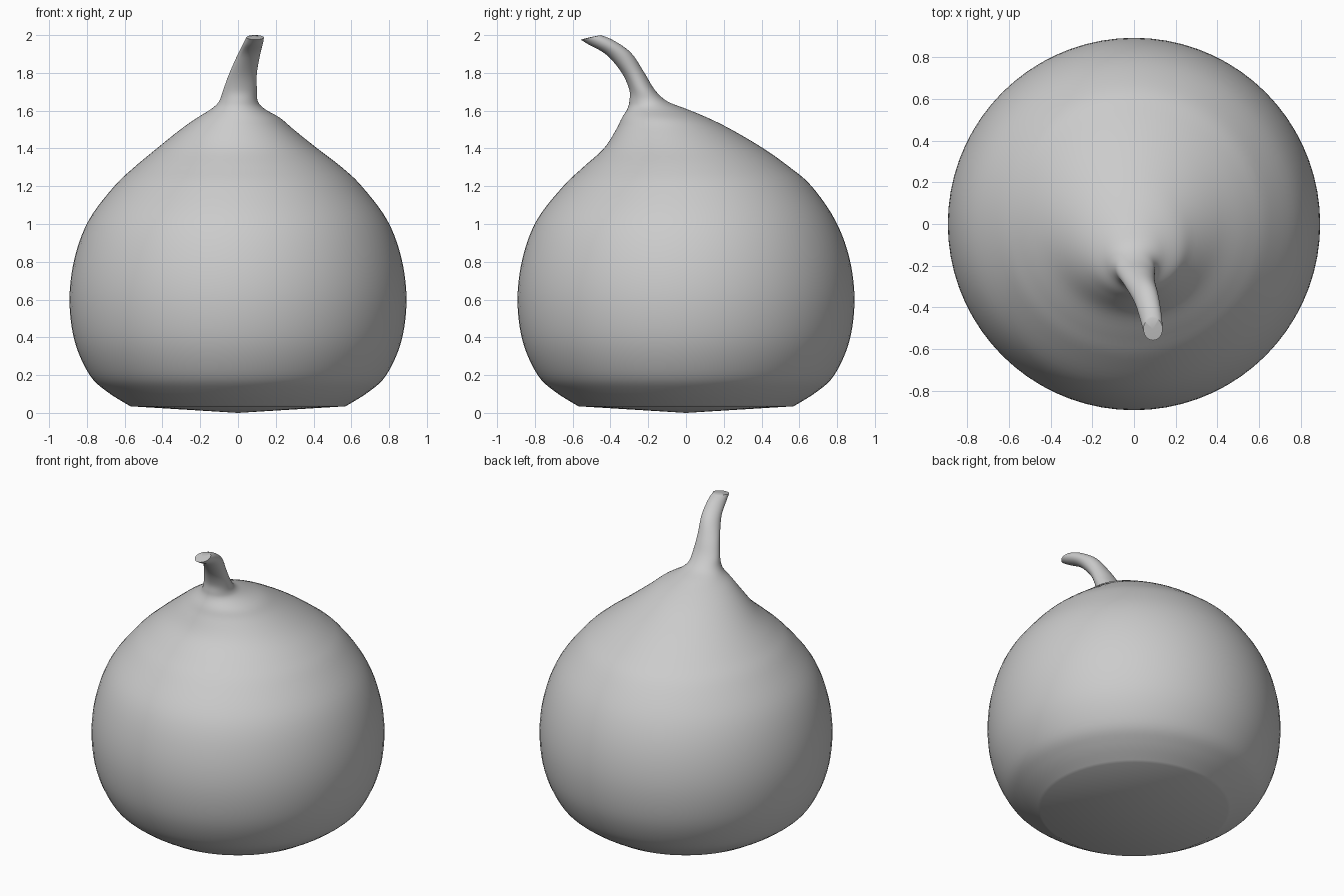
import bpy
import bmesh
from math import cos, sin, pi, radians

cube = bpy.data.objects.get("Cube")
if cube:
    bpy.data.objects.remove(cube, do_unlink=True)

SIDES, STEPS = 72, 5

# Cross-sections from rim to stem tip: height, left, right, front, back, tilt
SECTIONS = [
    (.035, -.57, .57, -.57, .57, 0),
    (.11, -.69, .69, -.69, .69, 0),
    (.2, -.785, .785, -.785, .785, 0),
    (.38, -.865, .865, -.865, .865, 0),
    (.6, -.892, .892, -.892, .892, 0),
    (.82, -.865, .865, -.865, .865, 0),
    (1.02, -.79, .79, -.79, .79, 0),
    (1.2, -.655, .655, -.65, .665, 0),
    (1.3, -.55, .55, -.545, .55, 0),
    (1.4, -.43, .42, -.435, .41, 0),
    (1.5, -.305, .295, -.37, .24, 0),
    (1.56, -.22, .225, -.34, .12, 0),
    (1.61, -.14, .14, -.31, 0, 0),
    (1.65, -.10, .105, -.30, -.10, 0),
    (1.71, -.078, .10, -.3, -.165, 0),
    (1.8, -.045, .10, -.34, -.22, 0),
    (1.9, 0, .118, -.42, -.29, .005),
    (1.96, .03, .133, -.515, -.38, .01),
    (1.988, .045, .137, -.557, -.45, .012),
]


def spline(a, b, c, d, t):
    """Smooth interpolation between sections b and c."""
    return [q + t * (r - p + t * (2 * p - 5 * q + 4 * r - s
            + t * (3 * (q - r) + s - p))) / 2 for p, q, r, s in zip(a, b, c, d)]


def add_ring(bm, section):
    z, left, right, front, back, tilt = section
    ring = []
    for i in range(SIDES):
        c, s = cos(2 * pi * i / SIDES), sin(2 * pi * i / SIDES)
        ring.append(bm.verts.new(((left + right + (right - left) * c) / 2,
                                  (front + back + (back - front) * s) / 2,
                                  z + tilt * s)))
    return ring


def cap(bm, ring, point):
    tip = bm.verts.new(point)
    for i in range(SIDES):
        bm.faces.new((ring[i], ring[(i + 1) % SIDES], tip))


# Body and stem as one continuous loft
bm = bmesh.new()
rings = []
last = len(SECTIONS) - 1
for k in range(last):
    window = [SECTIONS[min(max(k + o, 0), last)] for o in (-1, 0, 1, 2)]
    for n in range(STEPS):
        rings.append(add_ring(bm, spline(*window, n / STEPS)))
rings.append(add_ring(bm, SECTIONS[-1]))
for low, high in zip(rings, rings[1:]):
    for i in range(SIDES):
        j = (i + 1) % SIDES
        bm.faces.new((low[i], low[j], high[j], high[i]))

# Shallow cone underneath and cut end of the stem
cap(bm, rings[0], (0, 0, 0))
cap(bm, rings[-1], (.091, -.503, 1.99))
bmesh.ops.recalc_face_normals(bm, faces=bm.faces)

mesh = bpy.data.meshes.new("fruit_with_stem")
bm.to_mesh(mesh)
bm.free()
fruit = bpy.data.objects.new("fruit_with_stem", mesh)
bpy.context.collection.objects.link(fruit)

# Plain grey skin
grey = bpy.data.materials.new("light_grey")
grey.use_nodes = True
colour = (.6, .6, .6, 1)
grey.diffuse_color = colour
grey.node_tree.nodes["Principled BSDF"].inputs["Base Color"].default_value = colour
mesh.materials.append(grey)

bpy.ops.object.select_all(action="DESELECT")
bpy.context.view_layer.objects.active = fruit
fruit.select_set(True)
bpy.ops.object.shade_smooth_by_angle(angle=radians(40))
